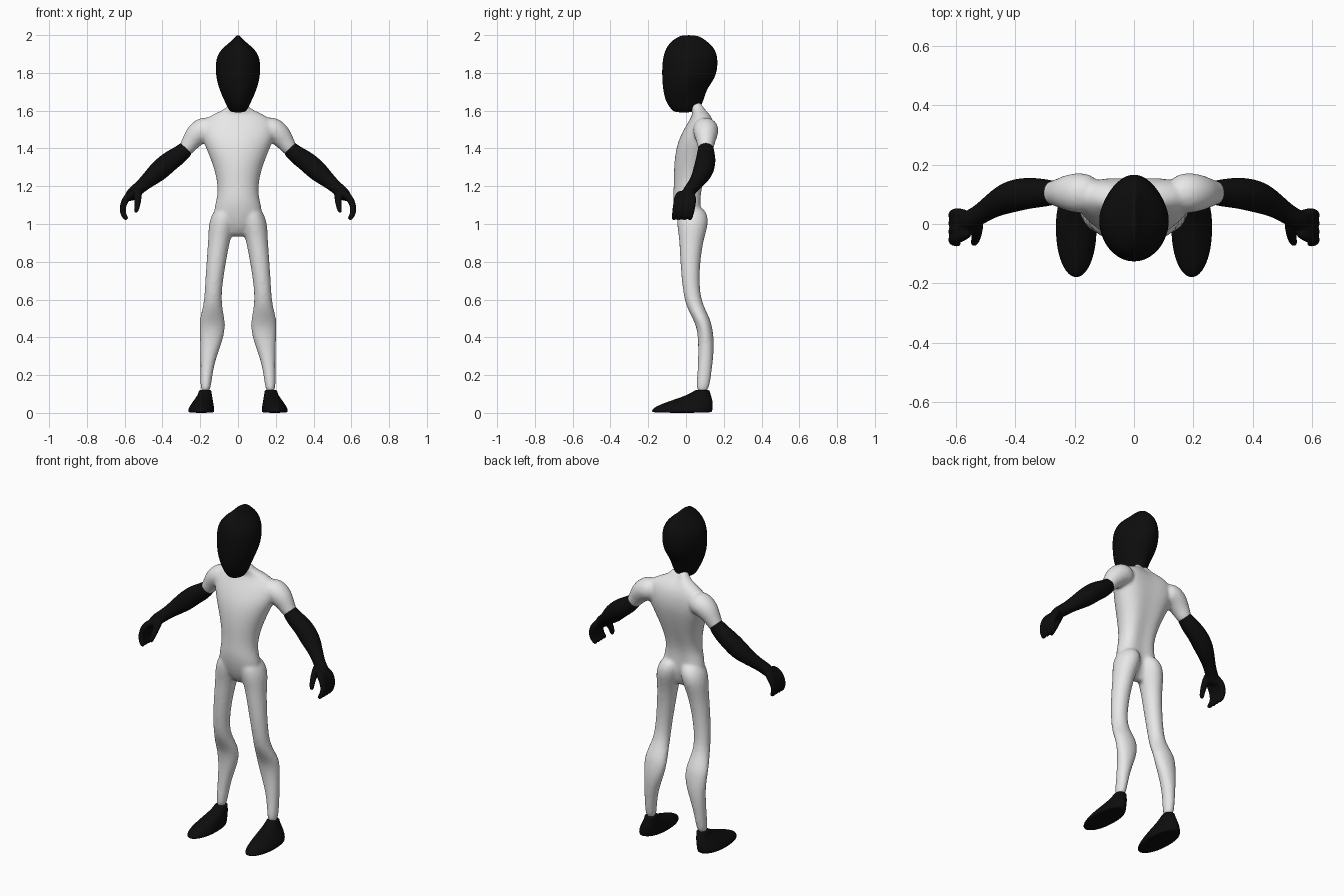
import bpy, bmesh, math
from mathutils import Vector

cube = bpy.data.objects.get("Cube")
if cube:
    bpy.data.objects.remove(cube, do_unlink=True)

SIDES = 20
ANGLES = [2 * math.pi * i / SIDES for i in range(SIDES)]


def make_material(name, value):
    mat = bpy.data.materials.new(name)
    mat.use_nodes = True
    colour = (value, value, value, 1)
    mat.diffuse_color = colour
    mat.node_tree.nodes["Principled BSDF"].inputs["Base Color"].default_value = colour
    return mat


light_grey = make_material("light grey suit", 0.8)
black = make_material("black", 0.004)


def skin(bm, rings):
    """Bridge a row of point rings and close both ends."""
    rows = [[bm.verts.new(p) for p in ring] for ring in rings]
    for a, b in zip(rows, rows[1:]):
        for i in range(SIDES):
            j = (i + 1) % SIDES
            bm.faces.new((a[i], a[j], b[j], b[i]))
    bm.faces.new(rows[0])
    bm.faces.new(rows[-1])


def loft(bm, sections, side=1, taper=0, groove=0):
    """Stack level rings given as (height, centre, half width, front, back)."""
    rings = []
    for z, centre, half, front, back in sections:
        ring = []
        for a in ANGLES:
            s, c = math.sin(a), math.cos(a)
            behind = max(0, s)
            x = centre + half * c * (1 - taper * behind)
            y = (front + back) / 2 + (back - front) / 2 * s - groove * behind ** 8
            ring.append((side * x, y, z))
        rings.append(ring)
    skin(bm, rings)


def tube(bm, path, side=1):
    """Round limb along points given as (x, y, z, radius)."""
    pts = [Vector((side * x, y, z)) for x, y, z, r in path]
    rings = []
    for i, p in enumerate(pts):
        along = (pts[min(i + 1, len(pts) - 1)] - pts[max(i - 1, 0)]).normalized()
        u = along.cross(Vector((0, 1, 0))).normalized()
        v = along.cross(u)
        r = path[i][3]
        rings.append([p + (u * math.cos(a) + v * math.sin(a)) * r for a in ANGLES])
    skin(bm, rings)


def finish(bm, name, mat, voxel=None):
    """Turn the shells into one smooth object, fused when a voxel size is given."""
    bmesh.ops.recalc_face_normals(bm, faces=bm.faces)
    mesh = bpy.data.meshes.new(name)
    bm.to_mesh(mesh)
    bm.free()
    mesh.materials.append(mat)
    for poly in mesh.polygons:
        poly.use_smooth = True
    obj = bpy.data.objects.new(name, mesh)
    bpy.context.collection.objects.link(obj)
    sub = obj.modifiers.new("round", "SUBSURF")
    sub.levels = sub.render_levels = 2
    if voxel:
        fuse = obj.modifiers.new("fuse", "REMESH")
        fuse.mode = "VOXEL"
        fuse.voxel_size = voxel
        fuse.use_smooth_shade = True
        soft = obj.modifiers.new("soften", "SMOOTH")
        soft.factor = 0.5
        soft.iterations = 4
    return obj


# Body suit: torso, legs and short sleeves fused together
torso = [
    (1.65, 0, .045, .02, .09), (1.61, 0, .06, .02, .11), (1.585, 0, .13, .04, .14),
    (1.54, 0, .2, .01, .17), (1.47, 0, .2, -.03, .18), (1.4, 0, .17, -.055, .17),
    (1.3, 0, .128, -.066, .14), (1.2, 0, .106, -.065, .105), (1.13, 0, .113, -.071, .095),
    (1.05, 0, .138, -.058, .1), (.98, 0, .1, -.035, .09), (.93, 0, .04, 0, .06),
]
leg = [
    (1.1, .06, .05, -.04, .09), (1.03, .078, .073, -.053, .124), (.96, .092, .066, -.042, .108),
    (.9, .102, .057, -.035, .09), (.78, .118, .051, -.03, .073), (.65, .131, .045, -.018, .072),
    (.57, .134, .049, -.002, .09), (.5, .137, .067, .035, .128), (.45, .136, .07, .057, .14),
    (.38, .141, .06, .064, .15), (.3, .156, .043, .064, .146), (.2, .168, .031, .06, .134),
    (.1, .173, .028, .05, .12),
]
sleeve = [
    (.12, .1, 1.5, .06), (.18, .105, 1.505, .07), (.22, .105, 1.475, .064),
    (.25, .105, 1.435, .049), (.273, .105, 1.4, .042), (.29, .105, 1.385, .036),
]
bm = bmesh.new()
loft(bm, torso, groove=.025)
for side in (-1, 1):
    loft(bm, leg, side)
    tube(bm, sleeve, side)
finish(bm, "body_suit", light_grey, .01)

# Head: smooth hood with a narrow ridge over the crown
head = [
    (2.0, 0, .006, -.02, .05), (1.985, 0, .02, -.055, .09), (1.96, 0, .046, -.085, .12),
    (1.93, 0, .085, -.108, .152), (1.89, 0, .115, -.122, .168), (1.83, 0, .122, -.129, .17),
    (1.77, 0, .117, -.128, .155), (1.72, 0, .103, -.124, .115), (1.67, 0, .082, -.115, .098),
    (1.63, 0, .062, -.098, .085), (1.605, 0, .05, -.075, .06), (1.59, 0, .035, -.06, .04),
]
bm = bmesh.new()
loft(bm, head, taper=.2)
finish(bm, "head", black)

# Long gloves with curled fingers, and shoes
forearm = [
    (.268, .105, 1.405, .041), (.276, .105, 1.398, .042), (.31, .105, 1.365, .049),
    (.36, .105, 1.335, .054), (.415, .093, 1.285, .056), (.455, .075, 1.25, .047),
    (.495, .05, 1.215, .037), (.53, .025, 1.185, .034), (.56, .01, 1.16, .035),
    (.585, 0, 1.13, .024),
]
finger = [(.55, 0, 1.17, .02), (.592, 0, 1.14, .02), (.611, -.005, 1.095, .018),
          (.61, -.012, 1.055, .016), (.594, -.018, 1.03, .014), (.585, -.02, 1.025, .01)]
thumb = [(.53, .01, 1.18, .024), (.53, -.02, 1.145, .021), (.531, -.045, 1.105, .016),
         (.538, -.062, 1.075, .014), (.543, -.067, 1.06, .009)]
shoe = [
    (.122, .174, .032, .048, .124), (.115, .174, .033, .042, .126), (.095, .176, .038, .005, .132),
    (.075, .181, .047, -.05, .139), (.05, .188, .058, -.125, .144), (.025, .194, .068, -.178, .144),
    (.008, .195, .07, -.184, .14), (0, .195, .066, -.176, .135),
]
for side, label in ((1, "left"), (-1, "right")):
    bm = bmesh.new()
    tube(bm, forearm, side)
    tube(bm, thumb, side)
    for k in range(4):
        shift = .038 - .028 * k
        tube(bm, [(x, y + shift * (.5 if i == 0 else 1), z, r)
                  for i, (x, y, z, r) in enumerate(finger)], side)
    finish(bm, label + "_glove", black, .006)

    bm = bmesh.new()
    loft(bm, shoe, side, taper=-.1)
    finish(bm, label + "_shoe", black)
